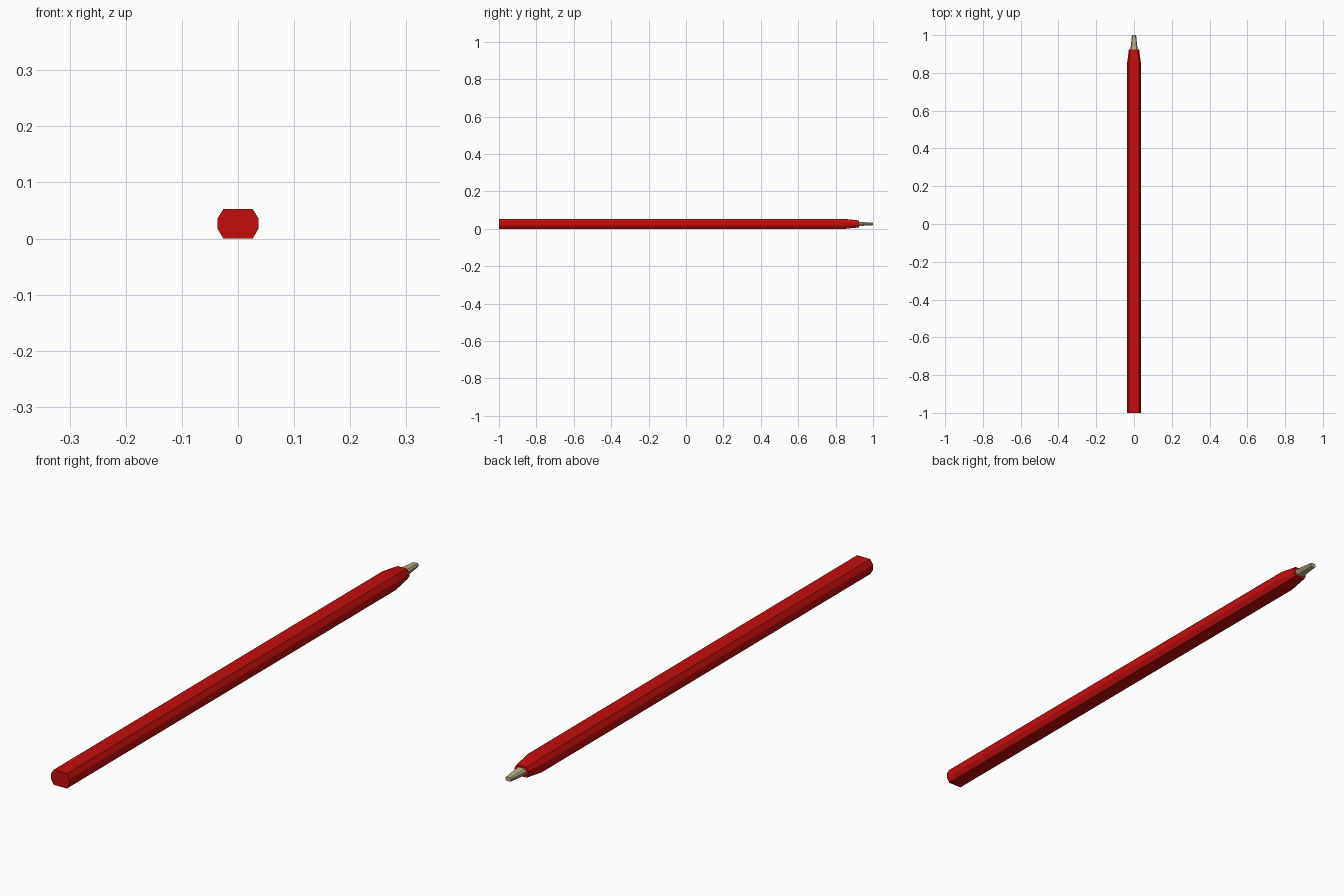
import bpy, bmesh

if "Cube" in bpy.data.objects:
    bpy.data.objects.remove(bpy.data.objects["Cube"])

def mat(name, col):
    m = bpy.data.materials.new(name)
    m.diffuse_color = (*col, 1)
    m.use_nodes = True
    m.node_tree.nodes["Principled BSDF"].inputs["Base Color"].default_value = m.diffuse_color
    return m

RED = mat("red_paint", (0.55, 0.004, 0.004))
WOOD = mat("pale_tip", (0.50, 0.42, 0.24))
ZC = 0.0265

# flattened hexagon with clipped sides, as fractions of half width / half height
PROFILE = [(0, -1), (0.71, -1), (1, -0.34), (1, 0.34), (0.71, 1),
           (0, 1), (-0.71, 1), (-1, 0.34), (-1, -0.34), (-0.71, -1)]

def loft(name, stations, material):
    """Skin the profile through (y, half width, half height) stations."""
    bm = bmesh.new()
    rings = [[bm.verts.new((px * w, y, ZC + pz * h)) for px, pz in PROFILE]
             for y, w, h in stations]
    n = len(PROFILE)
    for a, b in zip(rings, rings[1:]):
        for i in range(n):
            j = (i + 1) % n
            bm.faces.new((a[i], a[j], b[j], b[i]))
    bm.faces.new(rings[0])
    bm.faces.new(rings[-1])
    bmesh.ops.recalc_face_normals(bm, faces=bm.faces)
    me = bpy.data.meshes.new(name)
    bm.to_mesh(me)
    bm.free()
    me.materials.append(material)
    ob = bpy.data.objects.new(name, me)
    bpy.context.collection.objects.link(ob)

# painted barrel with tapered shoulder
loft("barrel", [(-1, 0.0366, 0.0265), (0.85, 0.0366, 0.0265), (0.925, 0.027, 0.0185)], RED)
# pale blunt point
loft("tip", [(0.925, 0.019, 0.0115), (1, 0.011, 0.007)], WOOD)
